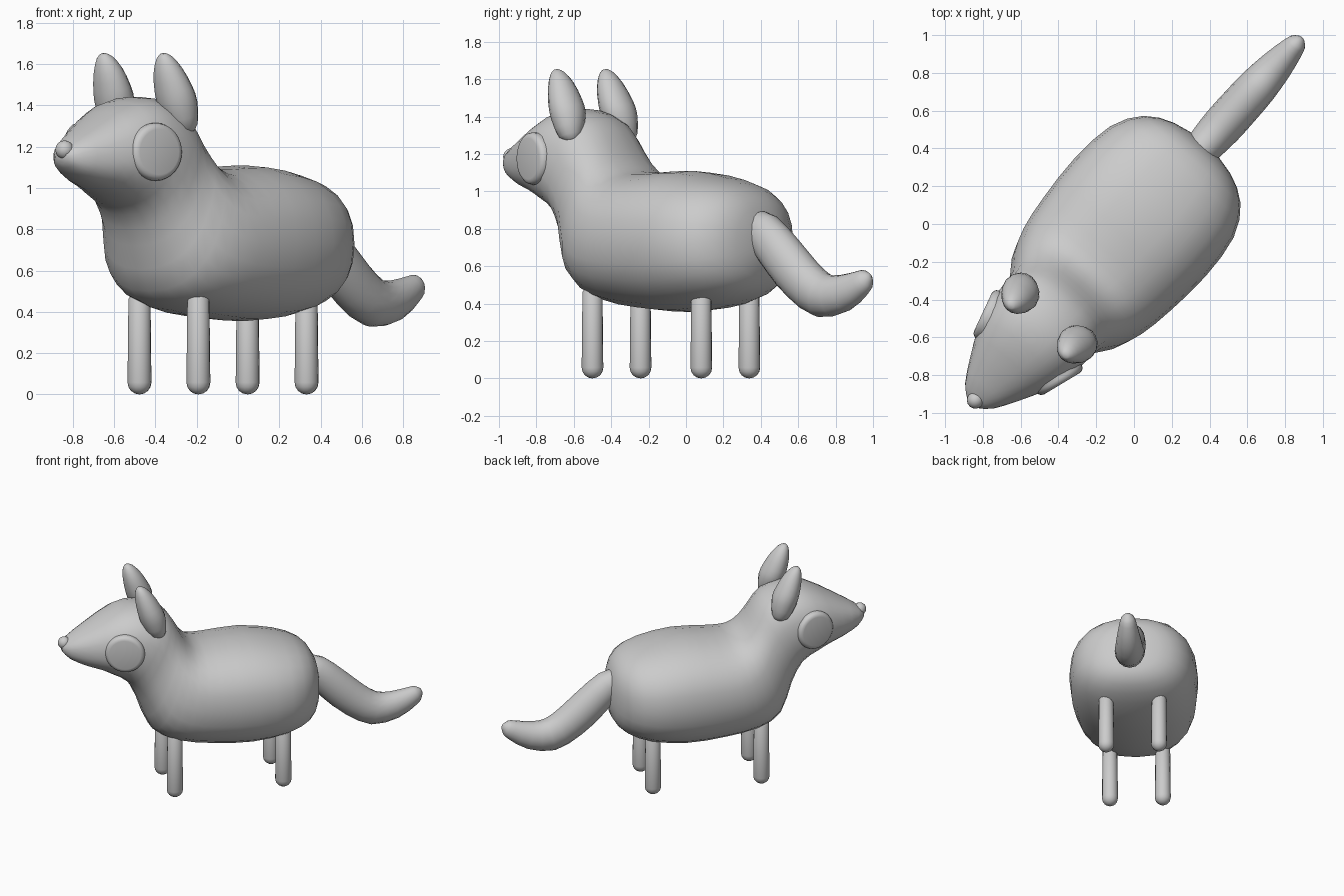
import bpy, bmesh, math
from mathutils import Matrix, Vector

if "Cube" in bpy.data.objects:
    bpy.data.objects.remove(bpy.data.objects["Cube"])

TURN = Matrix.Rotation(math.radians(-42), 4, "Z")  # the animal stands diagonally

coat = bpy.data.materials.new("plain grey")
coat.use_nodes = True
GREY = (0.6, 0.6, 0.6, 1)
coat.diffuse_color = GREY
coat.node_tree.nodes["Principled BSDF"].inputs["Base Color"].default_value = GREY


def finish(name, bm, angle=60):
    """Turn a bmesh, built facing -y, into a smooth grey object."""
    bmesh.ops.recalc_face_normals(bm, faces=bm.faces)
    bm.transform(TURN)
    mesh = bpy.data.meshes.new(name)
    bm.to_mesh(mesh)
    bm.free()
    obj = bpy.data.objects.new(name, mesh)
    bpy.context.collection.objects.link(obj)
    mesh.materials.append(coat)
    bpy.ops.object.select_all(action="DESELECT")
    bpy.context.view_layer.objects.active = obj
    obj.select_set(True)
    bpy.ops.object.shade_smooth_by_angle(angle=math.radians(angle))
    return obj


def spline(a, b, c, d, t):
    """Catmull-Rom blend between b and c."""
    return b + 0.5 * t * (c - a + t * (2 * a - 5 * b + 4 * c - d + t * (3 * (b - c) + d - a)))


def refine(rings, steps):
    """Add in-between rings along a loft."""
    out = []
    last = len(rings) - 1
    for i in range(last):
        four = [rings[max(0, min(last, i + k))] for k in (-1, 0, 1, 2)]
        for j in range(steps):
            out.append([spline(*vals, j / steps) for vals in zip(*four)])
    return out + [rings[-1]]


def loft(name, rings, sides=24, power=2.0, steps=2):
    """Each ring is (centre, half height vector, half width)."""
    bm = bmesh.new()
    loops = []
    for centre, up, width in refine(rings, steps):
        loop = []
        for k in range(sides):
            a = math.tau * k / sides
            c, s = [math.copysign(abs(v) ** (2 / power), v) for v in (math.cos(a), math.sin(a))]
            loop.append(bm.verts.new(centre + up * s + Vector((width * c, 0, 0))))
        loops.append(loop)
    for one, two in zip(loops, loops[1:]):
        for k in range(sides):
            n = (k + 1) % sides
            bm.faces.new((one[k], one[n], two[n], two[k]))
    bm.faces.new(loops[0])
    bm.faces.new(loops[-1])
    return finish(name, bm)


# Body, neck and head in one loft: top y, top z, bottom y, bottom z, half width
profile = [
    (0.57, 0.76, 0.57, 0.68, 0.04), (0.54, 0.91, 0.54, 0.54, 0.20),
    (0.46, 1.01, 0.46, 0.45, 0.345), (0.30, 1.07, 0.30, 0.39, 0.44),
    (0.05, 1.11, 0.05, 0.355, 0.467), (-0.20, 1.10, -0.23, 0.37, 0.45),
    (-0.33, 1.11, -0.48, 0.41, 0.42), (-0.41, 1.18, -0.65, 0.50, 0.37),
    (-0.47, 1.28, -0.74, 0.72, 0.31), (-0.55, 1.38, -0.82, 0.87, 0.30),
    (-0.70, 1.44, -0.93, 0.94, 0.285), (-0.87, 1.42, -1.02, 0.985, 0.25),
    (-1.08, 1.31, -1.12, 1.02, 0.175), (-1.23, 1.22, -1.22, 1.07, 0.10),
    (-1.28, 1.17, -1.27, 1.12, 0.04),
]
body_rings = []
for ty, tz, by, bz, w in profile:
    top, low = Vector((0, ty, tz)), Vector((0, by, bz))
    body_rings.append(((top + low) / 2, (top - low) / 2, w))
loft("body_and_head", body_rings, power=2.35)

# Tail: y, z, radius along an S-shaped path
path = [(0.44, 0.82, 0.05), (0.48, 0.81, 0.09), (0.56, 0.78, 0.112), (0.70, 0.65, 0.125),
        (0.835, 0.53, 0.125), (0.98, 0.445, 0.12), (1.13, 0.455, 0.10),
        (1.26, 0.51, 0.07), (1.30, 0.535, 0.05), (1.325, 0.545, 0.015)]
tail_rings = []
for i, (y, z, r) in enumerate(path):
    before, after = path[max(i - 1, 0)], path[min(i + 1, len(path) - 1)]
    along = Vector((0, after[0] - before[0], after[1] - before[1])).normalized()
    tail_rings.append((Vector((0, y, z)), Vector((0, -along.z, along.y)) * r, r * 0.88))
loft("tail", tail_rings, sides=16)

# Ear: outward x, y, z, half depth, half width
ear = [(0.23, -0.61, 1.27, 0.02, 0.02), (0.22, -0.63, 1.30, 0.06, 0.065),
       (0.205, -0.66, 1.40, 0.085, 0.10), (0.20, -0.69, 1.48, 0.08, 0.10),
       (0.195, -0.725, 1.57, 0.062, 0.075), (0.195, -0.75, 1.63, 0.035, 0.042),
       (0.195, -0.76, 1.65, 0.012, 0.015)]

for side, tag in ((1, "left"), (-1, "right")):
    loft(tag + "_ear", [(Vector((side * x, y, z)), Vector((0, d, d * 0.3)), w)
                        for x, y, z, d, w in ear], sides=16)

    # Eye: a thick round disc with a bevelled rim
    bm = bmesh.new()
    bmesh.ops.create_cone(bm, cap_ends=True, segments=32, radius1=0.14, radius2=0.14, depth=0.12)
    rim = [e for e in bm.edges if all(v.co.z > 0 for v in e.verts)]
    bmesh.ops.bevel(bm, geom=rim, offset=0.03, segments=3, profile=0.5, affect="EDGES")
    facing = Vector((side * 0.95, -0.29, 0)).to_track_quat("Z", "Y").to_matrix().to_4x4()
    bm.transform(Matrix.Translation((side * 0.225, -0.865, 1.175)) @ facing)
    finish(tag + "_eye", bm, 40)

    # Legs: round-ended posts
    for y, end in ((-0.50, "front"), (0.283, "back")):
        bm = bmesh.new()
        bmesh.ops.create_uvsphere(bm, u_segments=16, v_segments=8, radius=0.058)
        for v in bm.verts:
            v.co.z += 0.44 if v.co.z > 0.001 else 0.058
        bm.transform(Matrix.Translation((side * 0.192, y, 0)))
        finish(f"{end}_{tag}_leg", bm)

# Nose: small button on the snout
bm = bmesh.new()
bmesh.ops.create_uvsphere(bm, u_segments=16, v_segments=10, radius=0.045)
bm.transform(Matrix.Translation((0, -1.255, 1.185)))
finish("nose", bm)
